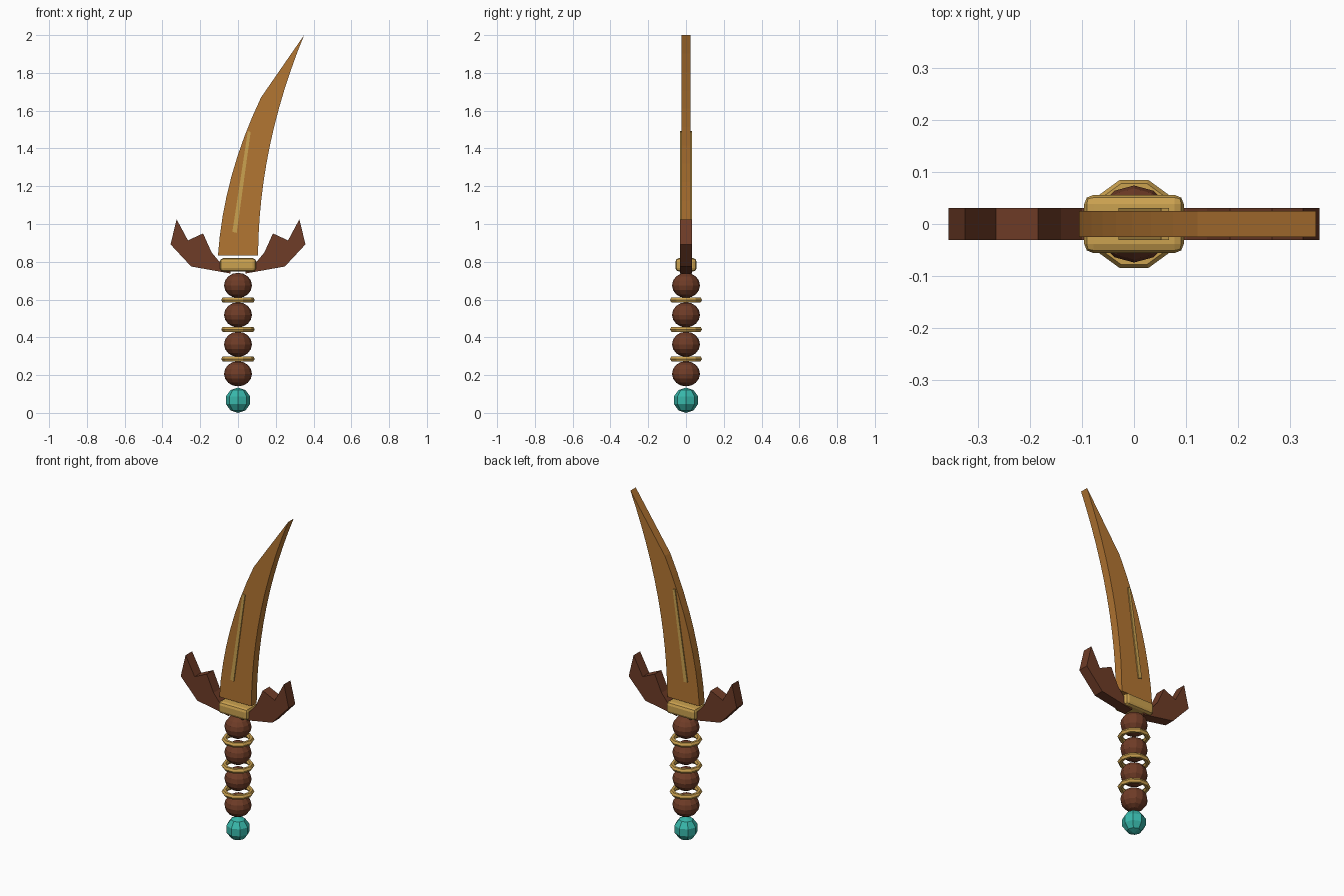
import bpy, bmesh, math
from mathutils import Vector

cube = bpy.data.objects.get("Cube")
if cube:
    bpy.data.objects.remove(cube, do_unlink=True)


def material(name, r, g, b):
    m = bpy.data.materials.new(name)
    m.use_nodes = True
    m.diffuse_color = (r, g, b, 1)
    bsdf = next(n for n in m.node_tree.nodes if n.type == 'BSDF_PRINCIPLED')
    bsdf.inputs["Base Color"].default_value = (r, g, b, 1)
    return m


bronze = material("bronze", 0.45, 0.18, 0.032)
gold = material("gold", 0.60, 0.36, 0.08)
wood = material("dark wood", 0.158, 0.045, 0.02)
teal = material("teal gem", 0.04, 0.48, 0.41)


def finish(name, bm, mat):
    bmesh.ops.recalc_face_normals(bm, faces=bm.faces)
    mesh = bpy.data.meshes.new(name)
    bm.to_mesh(mesh)
    bm.free()
    mesh.materials.append(mat)
    obj = bpy.data.objects.new(name, mesh)
    bpy.context.collection.objects.link(obj)
    return obj


def plate(name, outline, half, mat):
    """Extrude an x-z outline to a plate of the given half thickness."""
    bm = bmesh.new()
    face = bm.faces.new([bm.verts.new((x, -half, z)) for x, z in outline])
    ext = bmesh.ops.extrude_face_region(bm, geom=[face])
    moved = [v for v in ext["geom"] if isinstance(v, bmesh.types.BMVert)]
    bmesh.ops.translate(bm, verts=moved, vec=(0, 2 * half, 0))
    return finish(name, bm, mat)


def ball(name, z, radius, squash, segs, rings, mat):
    bm = bmesh.new()
    bmesh.ops.create_uvsphere(bm, u_segments=segs, v_segments=rings, radius=radius)
    bmesh.ops.scale(bm, vec=(1, 1, squash), verts=bm.verts)
    obj = finish(name, bm, mat)
    obj.location.z = z


def curve(a, b, c, steps):
    a, b, c = Vector(a), Vector(b), Vector(c)
    ts = [i / steps for i in range(steps + 1)]
    return [a * (1 - t) ** 2 + b * 2 * t * (1 - t) + c * t * t for t in ts]


# Curved blade: cutting edge up to the tip, then down the spine
edge = curve((0.106, 0.833), (0.11, 1.416), (0.35, 2.0), 12)
spine = curve((0.122, 1.67), (-0.078, 1.25), (-0.106, 0.833), 8)
plate("blade", edge + spine, 0.025, bronze)

# Slim inlay bar showing on both faces of the blade
plate("blade_inlay", [(-0.03, 0.958), (-0.007, 0.953), (0.067, 1.487), (0.052, 1.492)],
      0.031, gold)

# Notched guard wings, mirrored
wing = [(0.04, 0.738), (0.248, 0.775), (0.357, 0.892), (0.325, 1.025),
        (0.265, 0.913), (0.185, 0.95), (0.14, 0.85), (0.10, 0.802), (0.04, 0.785)]
for side, sx in (("left", 1), ("right", -1)):
    plate("guard_wing_" + side, [(sx * x, z) for x, z in wing], 0.031, wood)

# Bevelled collar block
bm = bmesh.new()
bmesh.ops.create_cube(bm, size=1)
bmesh.ops.scale(bm, vec=(0.192, 0.112, 0.07), verts=bm.verts)
bmesh.ops.bevel(bm, geom=bm.edges[:], offset=0.018, segments=2, profile=0.5, affect='EDGES')
finish("guard_collar", bm, gold).location.z = 0.784

# Grip beads and the pommel gem
for i in range(4):
    ball("grip_bead_%d" % (i + 1), 0.207 + 0.156 * i, 0.074, 0.9, 12, 8, wood)
ball("pommel_gem", 0.067, 0.067, 1, 8, 5, teal)


# Faceted rings between the beads
def ring(name, z, major, minor, segs, sides):
    bm = bmesh.new()
    loops = []
    for i in range(segs):
        a = math.tau * i / segs
        loop = []
        for j in range(sides):
            b = math.tau * j / sides
            r = major + minor * math.cos(b)
            loop.append(bm.verts.new((r * math.cos(a), r * math.sin(a), minor * math.sin(b))))
        loops.append(loop)
    for i in range(segs):
        p, q = loops[i], loops[(i + 1) % segs]
        for j in range(sides):
            k = (j + 1) % sides
            bm.faces.new((p[j], q[j], q[k], p[k]))
    finish(name, bm, mat=gold).location.z = z


for i in range(3):
    ring("grip_ring_%d" % (i + 1), 0.286 + 0.156 * i, 0.074, 0.015, 10, 6)
